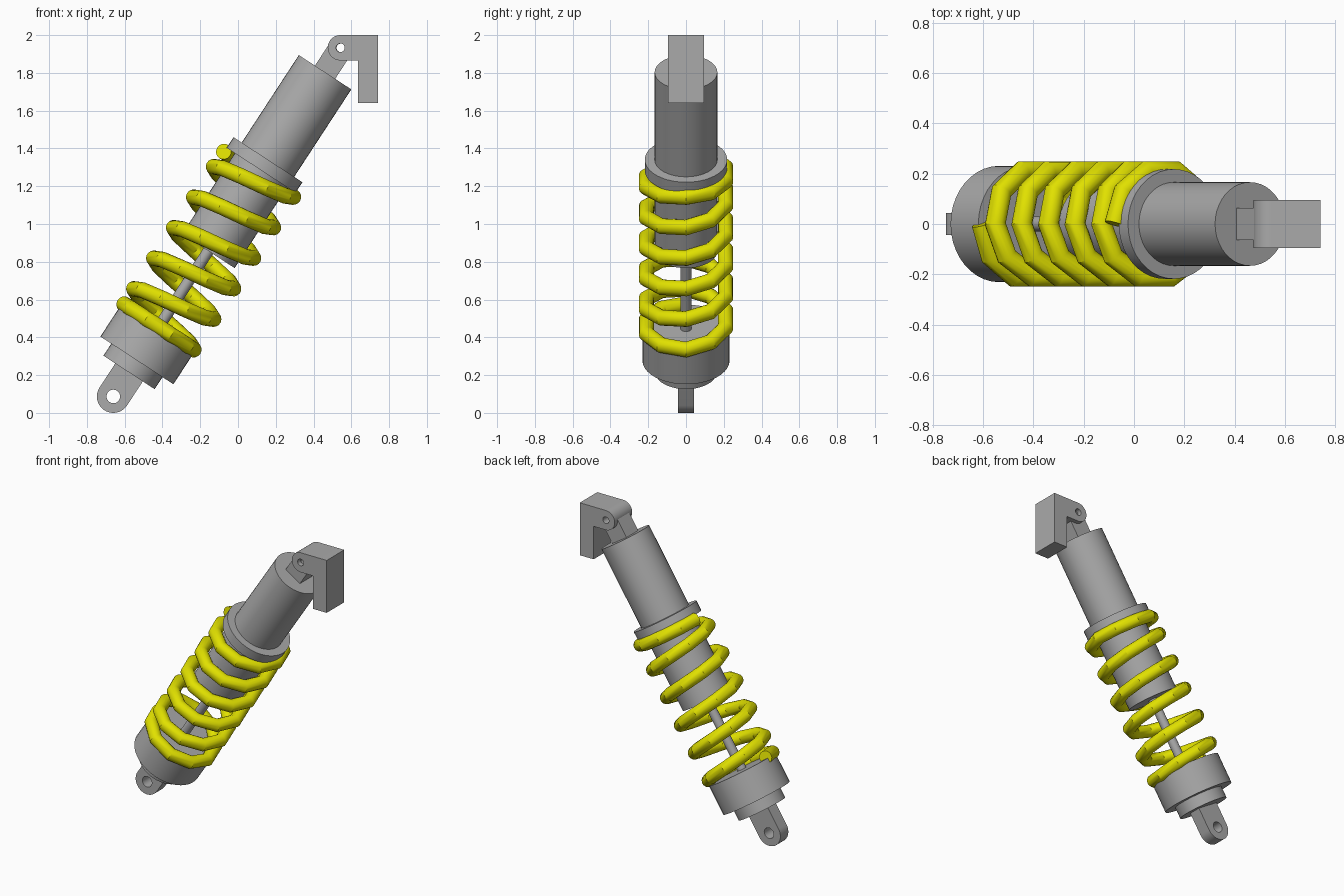
import bpy, bmesh, math
from mathutils import Matrix, Vector

if "Cube" in bpy.data.objects:
    bpy.data.objects.remove(bpy.data.objects["Cube"])


def make_material(name, rgb):
    m = bpy.data.materials.new(name)
    m.use_nodes = True
    m.diffuse_color = (*rgb, 1)
    m.node_tree.nodes["Principled BSDF"].inputs["Base Color"].default_value = (*rgb, 1)
    return m


GREY = make_material("steel grey", (0.4, 0.4, 0.4))
YELLOW = make_material("spring yellow", (0.75, 0.75, 0.0))

# Slanted frame: origin at the lower eye, local z along the damper
LENGTH = 2.204
TILT = Matrix.Translation((-0.66, 0, 0.087)) @ Matrix.Rotation(math.radians(33.15), 4, 'Y')
UPRIGHT = Matrix.Rotation(math.pi / 2, 4, 'X')


def finish(obj, mat, matrix):
    """Bake the transform, weld, fix normals, colour and shade."""
    bm = bmesh.new()
    bm.from_mesh(obj.data)
    bmesh.ops.transform(bm, matrix=matrix, verts=bm.verts)
    bmesh.ops.remove_doubles(bm, verts=bm.verts, dist=0.0001)
    bmesh.ops.recalc_face_normals(bm, faces=bm.faces)
    bm.to_mesh(obj.data)
    bm.free()
    obj.data.materials.clear()
    obj.data.materials.append(mat)
    bpy.ops.object.select_all(action='DESELECT')
    obj.select_set(True)
    bpy.context.view_layer.objects.active = obj
    bpy.ops.object.shade_smooth_by_angle(angle=math.radians(30))


def cylinder(name, radius, low, high):
    bpy.ops.mesh.primitive_cylinder_add(vertices=40, radius=radius, depth=high - low)
    obj = bpy.context.object
    obj.name = name
    finish(obj, GREY, TILT @ Matrix.Translation((0, 0, (low + high) / 2)))


def curve_object(name, dims, lines, cyclic):
    curve = bpy.data.curves.new(name, 'CURVE')
    curve.dimensions = dims
    for pts in lines:
        s = curve.splines.new('POLY')
        s.points.add(len(pts) - 1)
        for p, co in zip(s.points, pts):
            p.co = (*Vector(co).to_3d(), 1)
        s.use_cyclic_u = cyclic
    obj = bpy.data.objects.new(name, curve)
    bpy.context.collection.objects.link(obj)
    return obj


def to_mesh(obj):
    bpy.ops.object.select_all(action='DESELECT')
    obj.select_set(True)
    bpy.context.view_layer.objects.active = obj
    bpy.ops.object.convert(target='MESH')
    return bpy.context.object


def arc(center, radius, start, end, n=24):
    angles = [math.radians(start + (end - start) * i / n) for i in range(n + 1)]
    return [(center[0] + radius * math.cos(a), center[1] + radius * math.sin(a)) for a in angles]


def plate(name, outline, hole_center, hole_radius, half_depth, matrix):
    hole = arc(hole_center, hole_radius, 0, 360)[:-1]
    obj = curve_object(name, '2D', [outline, hole], True)
    obj.data.fill_mode = 'BOTH'
    obj.data.extrude = half_depth
    finish(to_mesh(obj), GREY, matrix @ UPRIGHT)


# Damper cylinders
cylinder("lower_step", 0.162, 0.152, 0.228)
cylinder("lower_spring_cup", 0.231, 0.228, 0.43)
cylinder("piston_rod", 0.03, 0.42, 0.94)
cylinder("damper_body", 0.166, 0.92, 2.05)
cylinder("upper_spring_collar", 0.218, 1.43, 1.497)

# Eyes at both ends
plate("lower_eye", arc((0, 0), 0.087, 180, 360) + [(0.087, 0.16), (-0.087, 0.16)],
      (0, 0), 0.036, 0.043, TILT)
plate("upper_link", arc((0, LENGTH), 0.064, 0, 180) + [(-0.064, 2.04), (0.064, 2.04)],
      (0, LENGTH), 0.023, 0.064, TILT)

# Hooked mounting bracket, upright
pivot = (0.542, 1.933)
r = 0.067
hook = arc(pivot, r, 90, 270) + [(0.635, pivot[1] - r), (0.635, 1.64), (0.74, 1.64), (0.74, 2.0)]
plate("mounting_bracket", hook, pivot, 0.023, 0.095, Matrix())

# Coil spring: five rising turns with a flat half turn at each end
SIDES, TURNS, COIL_R, WIRE_R = 10, 6, 0.22, 0.042
path = []
for i in range(SIDES * TURNS + 1):
    turn = i / SIDES
    a = math.pi + turn * math.tau
    rise = min(max(turn - 0.5, 0), TURNS - 1) / (TURNS - 1)
    path.append((COIL_R * math.cos(a), COIL_R * math.sin(a), 0.44 + 0.965 * rise))
spring = curve_object("coil_spring", '3D', [path], False)
spring.data.bevel_depth = WIRE_R
spring.data.bevel_resolution = 6
spring.data.use_fill_caps = True
finish(to_mesh(spring), YELLOW, TILT)
